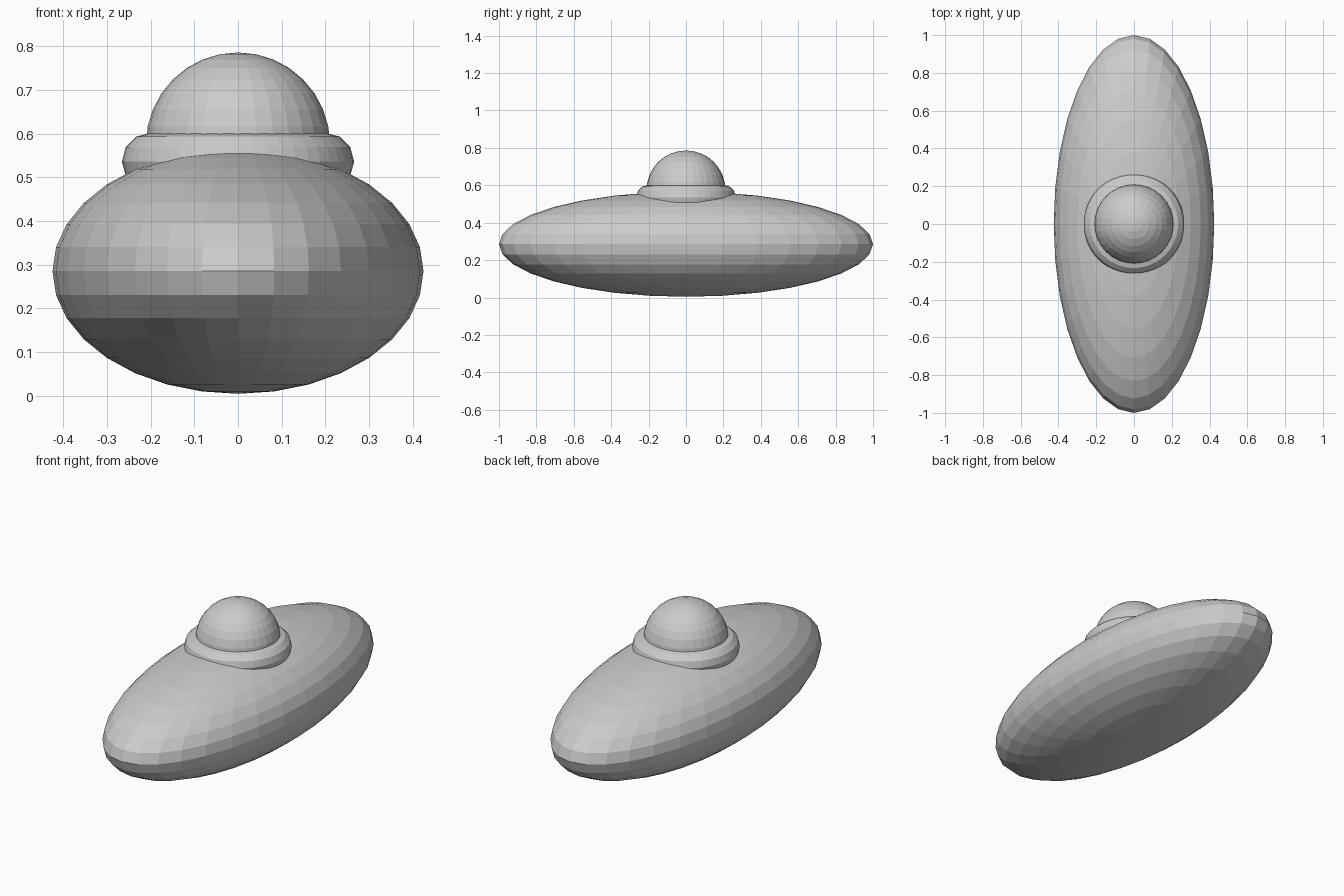
import bpy

if "Cube" in bpy.data.objects:
    bpy.data.objects.remove(bpy.data.objects["Cube"])


def ellipsoid(name, centre_z, radii):
    bpy.ops.mesh.primitive_uv_sphere_add(segments=32, ring_count=16, radius=1,
                                         location=(0, 0, centre_z))
    obj = bpy.context.object
    obj.name = name
    obj.scale = radii
    bpy.ops.object.transform_apply(location=False, rotation=False, scale=True)
    return obj


# Long flattened hull
ellipsoid("hull", 0.285, (0.425, 1.0, 0.281))

# Collar ring around the dome
bpy.ops.mesh.primitive_torus_add(major_segments=48, minor_segments=12,
                                 major_radius=0.2, minor_radius=0.066,
                                 location=(0, 0, 0.536))
bpy.context.object.name = "collar_ring"

# Round dome on top
ellipsoid("dome", 0.575, (0.211, 0.211, 0.211))
